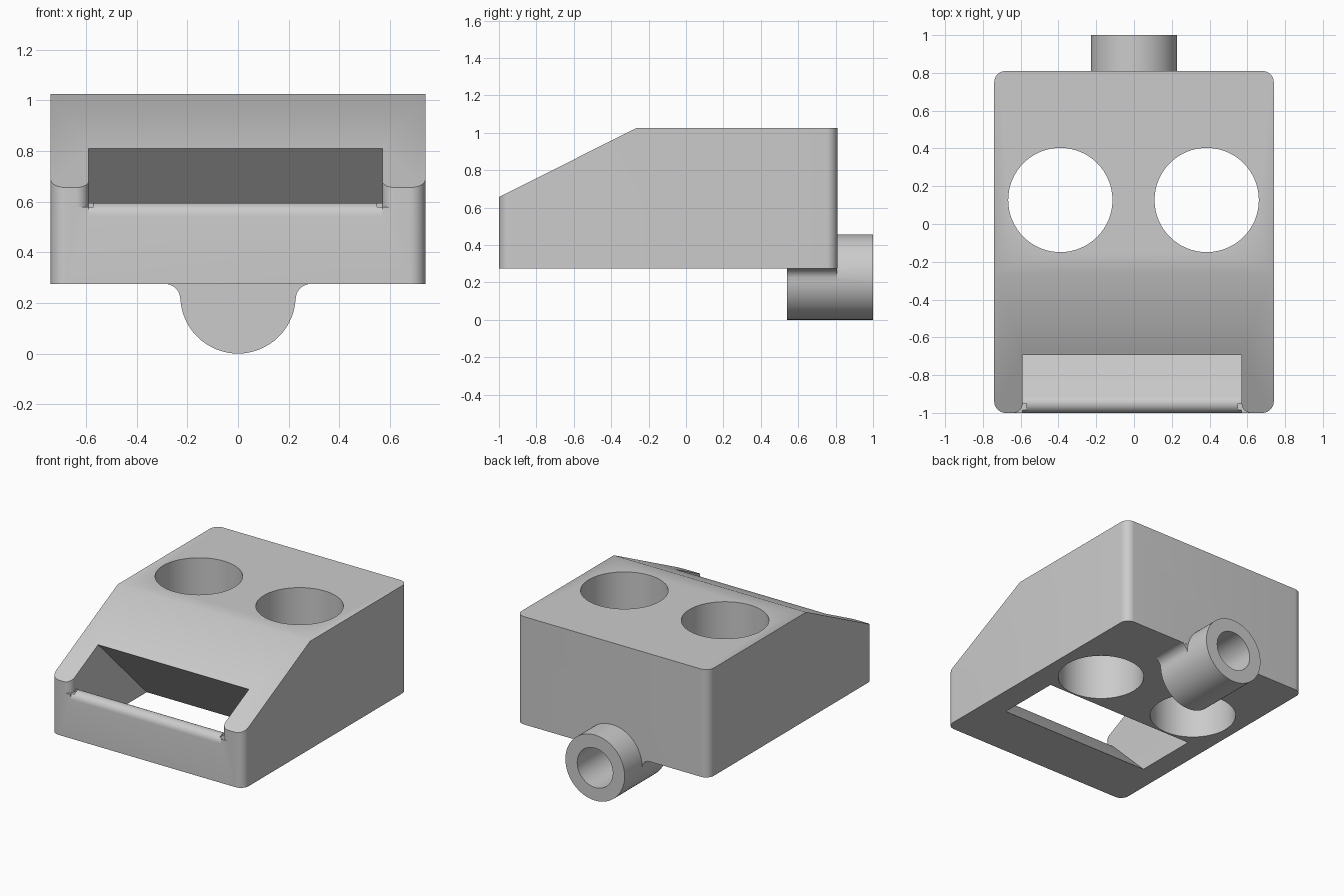
import bpy, bmesh
from math import cos, sin, radians
from mathutils import Vector

if "Cube" in bpy.data.objects:
    bpy.data.objects.remove(bpy.data.objects["Cube"], do_unlink=True)

grey = bpy.data.materials.new("plain grey")
grey.use_nodes = True
grey.diffuse_color = (0.6, 0.6, 0.6, 1)
grey.node_tree.nodes["Principled BSDF"].inputs["Base Color"].default_value = (0.6, 0.6, 0.6, 1)


def arc(cx, cy, r, start, end, steps=10):
    angles = [radians(start + (end - start) * i / steps) for i in range(steps + 1)]
    return [(cx + r * cos(a), cy + r * sin(a)) for a in angles]


def prism(name, points, axis, low, high):
    """Extrude a flat profile along one axis from low to high."""
    place = {"x": lambda a, b, t: (t, a, b),
             "y": lambda a, b, t: (a, t, b),
             "z": lambda a, b, t: (a, b, t)}[axis]
    bm = bmesh.new()
    face = bm.faces.new([bm.verts.new(place(a, b, low)) for a, b in points])
    side = bmesh.ops.extrude_face_region(bm, geom=[face])
    moved = [v for v in side["geom"] if isinstance(v, bmesh.types.BMVert)]
    bmesh.ops.translate(bm, verts=moved, vec=Vector(place(0, 0, high - low)))
    bmesh.ops.recalc_face_normals(bm, faces=bm.faces)
    mesh = bpy.data.meshes.new(name)
    bm.to_mesh(mesh)
    bm.free()
    obj = bpy.data.objects.new(name, mesh)
    bpy.context.collection.objects.link(obj)
    mesh.materials.append(grey)
    return obj


def combine(target, other, operation):
    mod = target.modifiers.new(operation.lower(), "BOOLEAN")
    mod.operation, mod.solver, mod.object = operation, "EXACT", other
    bpy.context.view_layer.objects.active = target
    bpy.ops.object.modifier_apply(modifier=mod.name)
    bpy.data.objects.remove(other, do_unlink=True)


def disc(cx, cy, r):
    return arc(cx, cy, r, 0, 360, 64)[:-1]


BOTTOM, TOP, HALF, BACK = 0.275, 1.025, 0.74, 0.81

# Block with rounded upright corners
r = 0.06
footprint = []
for cx, cy, start in ((HALF - r, BACK - r, 0), (r - HALF, BACK - r, 90),
                      (r - HALF, r - 1, 180), (HALF - r, r - 1, 270)):
    footprint += arc(cx, cy, r, start, start + 90)
body = prism("body", footprint, "z", BOTTOM, TOP)

# Sloping front of the top
slope = [(-0.265, TOP), (-1.1, 0.606), (-1.1, 1.2), (-0.265, 1.2)]
combine(body, prism("slope_cutter", slope, "x", -1, 1), "DIFFERENCE")

# Round through holes
for x in (-0.39, 0.385):
    combine(body, prism("hole_cutter", disc(x, 0.127, 0.276), "z", 0, 1.3), "DIFFERENCE")

# Slanted slot with a rounded front lip
slot = [(-1.1, 0.545)] + arc(-0.95, 0.545, 0.05, 180, 45)
slot += [(-0.534, 0.2), (-0.085, 0.2), (-0.985, 1.1), (-1.1, 1.1)]
combine(body, prism("slot_cutter", slot, "x", -0.59, 0.57), "DIFFERENCE")

# Rounded inner corners of the two front posts
for edge, s in ((-0.59, 1), (0.57, -1)):
    corner = [(edge + s * (x - 0.05), y) for x, y in arc(0, -0.95, 0.05, 0, -90)]
    corner += [(edge - s * 0.05, -1.05), (edge + s * 0.02, -1.05), (edge + s * 0.02, -0.95)]
    combine(body, prism("post_cutter", corner, "z", 0.58, 0.9), "DIFFERENCE")

# Rear tube, with a flared web where it joins the underside
R = 0.228
combine(body, prism("tube", disc(0, R, R), "y", 0.54, 1.0), "UNION")
right = arc(R + 0.06, BOTTOM - 0.06, 0.06, 90, 180)
web = [(R + 0.06, BOTTOM + 0.02)] + right + [(R - 0.01, 0.18)]
web += [(-x, z) for x, z in reversed(web)]
combine(body, prism("web", web, "y", 0.54, BACK - 0.002), "UNION")
combine(body, prism("bore_cutter", disc(0, R, 0.137), "y", 0.63, 1.1), "DIFFERENCE")

bpy.ops.object.select_all(action="DESELECT")
body.select_set(True)
bpy.context.view_layer.objects.active = body
bpy.ops.object.shade_smooth_by_angle(angle=radians(30))
